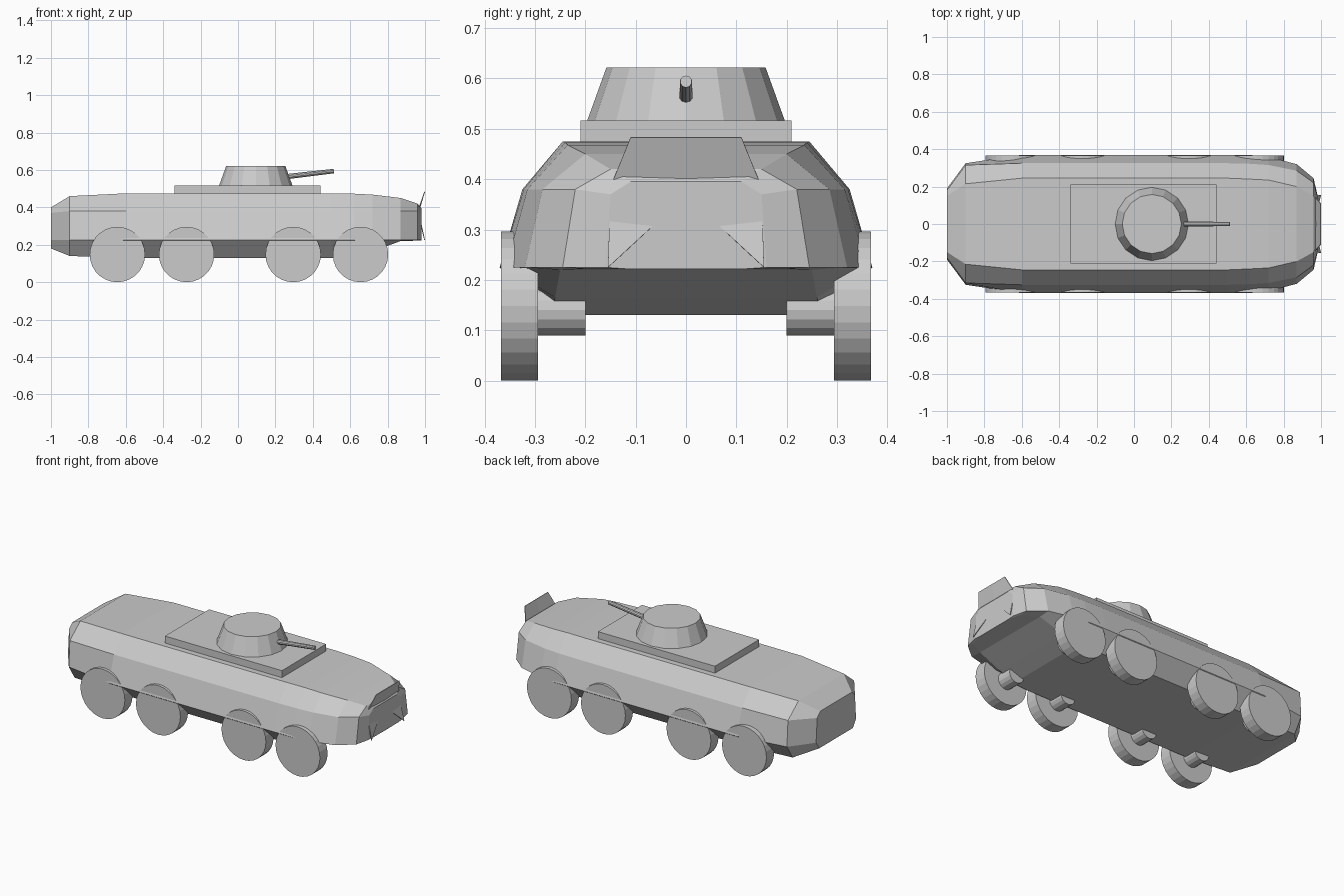
import bpy, bmesh
from math import pi
from mathutils import Matrix, Vector

if "Cube" in bpy.data.objects:
    bpy.data.objects.remove(bpy.data.objects["Cube"], do_unlink=True)

grey = bpy.data.materials.new("armour grey")
grey.use_nodes = True
COLOUR = (0.6, 0.6, 0.6, 1)
grey.diffuse_color = COLOUR
grey.node_tree.nodes["Principled BSDF"].inputs["Base Color"].default_value = COLOUR


def finish(name, bm):
    bmesh.ops.recalc_face_normals(bm, faces=bm.faces)
    mesh = bpy.data.meshes.new(name)
    bm.to_mesh(mesh)
    bm.free()
    mesh.materials.append(grey)
    obj = bpy.data.objects.new(name, mesh)
    bpy.context.collection.objects.link(obj)
    return obj


def cylinder(name, start, end, r1, r2, sides):
    a, b = Vector(start), Vector(end)
    axis = b - a
    matrix = Matrix.Translation((a + b) / 2) @ axis.to_track_quat("Z", "Y").to_matrix().to_4x4()
    bm = bmesh.new()
    bmesh.ops.create_cone(bm, cap_ends=True, segments=sides, radius1=r1, radius2=r2,
                          depth=axis.length, matrix=matrix)
    return finish(name, bm)


def box(name, low, high):
    low, high = Vector(low), Vector(high)
    bm = bmesh.new()
    bmesh.ops.create_cube(bm, size=1, matrix=Matrix.Translation((low + high) / 2)
                          @ Matrix.Diagonal((*(high - low), 1)))
    return finish(name, bm)


# Hull: x, belly y and z, sponson y, shoulder y and z, roof y and z
STATIONS = [
    (-1.00, 0.16, 0.18, 0.19, 0.18, 0.37, 0.15, 0.40),
    (-0.90, 0.27, 0.14, 0.325, 0.315, 0.38, 0.215, 0.46),
    (-0.60, 0.28, 0.13, 0.37, 0.325, 0.38, 0.245, 0.475),
    (0.50, 0.28, 0.13, 0.37, 0.325, 0.38, 0.245, 0.475),
    (0.62, 0.27, 0.13, 0.369, 0.322, 0.38, 0.24, 0.473),
    (0.72, 0.26, 0.165, 0.358, 0.315, 0.38, 0.235, 0.468),
    (0.87, 0.25, 0.22, 0.32, 0.285, 0.38, 0.20, 0.45),
    (0.96, 0.20, 0.222, 0.245, 0.22, 0.38, 0.15, 0.42),
    (0.98, 0.12, 0.222, 0.16, 0.15, 0.37, 0.11, 0.395),
]
bm = bmesh.new()
rings = []
for x, yb, zb, ys, yh, zh, yr, zr in STATIONS:
    half = [(yb, zb), (ys, 0.225), (yh, zh), (yr, zr)]
    loop = half + [(-y, z) for y, z in reversed(half)]
    rings.append([bm.verts.new((x, y, z)) for y, z in loop])
for a, b in zip(rings, rings[1:]):
    for i in range(len(a)):
        j = (i + 1) % len(a)
        bm.faces.new((a[i], a[j], b[j], b[i]))
bm.faces.new(rings[0])
bm.faces.new(rings[-1])
finish("hull", bm)

# Folded bow plate with a notch in its lower edge
bm = bmesh.new()
for s in (1, -1):
    outline = [(1.0, 0, 0.483), (1.0, 0.11 * s, 0.483), (0.965, 0.15 * s, 0.385),
               (0.965, 0, 0.368)]
    top = [bm.verts.new(p) for p in outline]
    bm.faces.new(top)
    bm.faces.new((top[2], bm.verts.new((1.0, 0.155 * s, 0.225)), top[3]))
bmesh.ops.remove_doubles(bm, verts=bm.verts, dist=0.0001)
bow = finish("bow_plate", bm)
solid = bow.modifiers.new("thickness", "SOLIDIFY")
solid.thickness = 0.004

# Deck and turret
box("deck_plate", (-0.34, -0.21, 0.46), (0.44, 0.21, 0.517))
cylinder("turret", (0.095, 0, 0.517), (0.095, 0, 0.622), 0.196, 0.158, 16)
cylinder("gun_barrel", (0.24, 0, 0.562), (0.513, 0, 0.594), 0.014, 0.012, 10)

# Running gear on both sides
for side, s in (("left", 1), ("right", -1)):
    for n, x in enumerate((-0.645, -0.275, 0.295, 0.655), 1):
        cylinder(f"wheel_{side}_{n}", (x, 0.294 * s, 0.148), (x, 0.367 * s, 0.148),
                 0.148, 0.148, 28)
        cylinder(f"hub_{side}_{n}", (x, 0.2 * s, 0.14), (x, 0.296 * s, 0.14), 0.05, 0.05, 16)
    cylinder(f"side_rod_{side}", (-0.645, 0.29 * s, 0.176), (0.655, 0.29 * s, 0.176),
             0.01, 0.01, 8)
